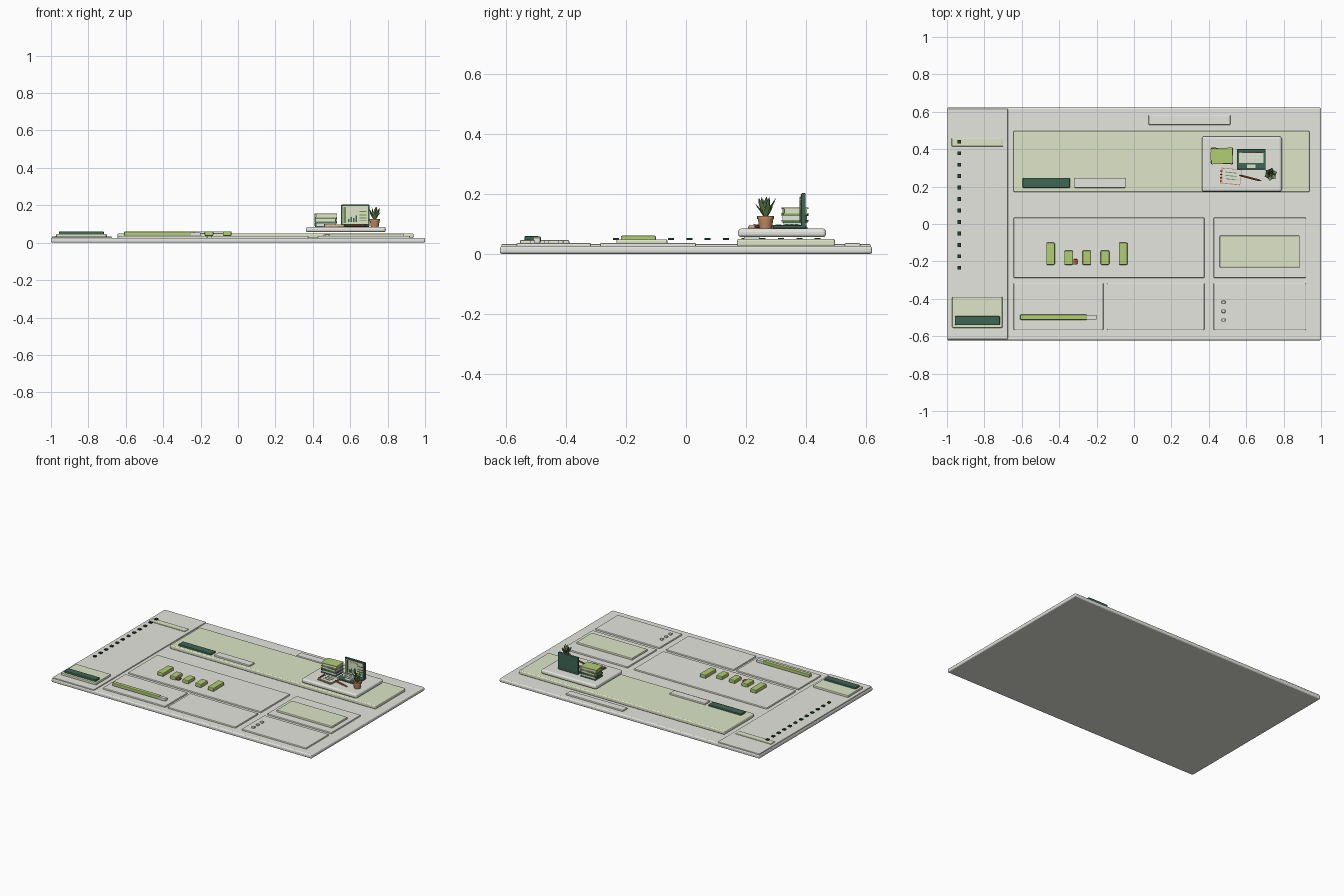
import bpy, bmesh, math
from mathutils import Matrix, Vector

if "Cube" in bpy.data.objects:
    bpy.data.objects.remove(bpy.data.objects["Cube"])


def mat(name, r, g, b):
    m = bpy.data.materials.new(name)
    lin = [((c / 255 + 0.055) / 1.055) ** 2.4 for c in (r, g, b)]
    m.diffuse_color = (*lin, 1)
    m.use_nodes = True
    m.node_tree.nodes["Principled BSDF"].inputs["Base Color"].default_value = m.diffuse_color
    return m


WHITE = mat("warm white", 230, 230, 223)
PALE = mat("pale green", 221, 230, 199)
LIME = mat("leaf lime", 178, 205, 116)
DARK = mat("deep green", 62, 103, 85)
INK = mat("dark ink green", 36, 62, 54)
LEAF = mat("plant green", 110, 146, 84)
CLAY = mat("clay", 196, 142, 98)
RUST = mat("rust brown", 170, 98, 58)


def finish(name, bm, m):
    me = bpy.data.meshes.new(name)
    bmesh.ops.recalc_face_normals(bm, faces=bm.faces)
    bm.to_mesh(me)
    bm.free()
    me.materials.append(m)
    ob = bpy.data.objects.new(name, me)
    bpy.context.collection.objects.link(ob)
    return ob


def slab(name, x, y, z, m, bevel=0.0, seg=2, turn=0):
    """Box from (min, max) ranges, with optional rounded edges and turn about its centre."""
    bm = bmesh.new()
    bmesh.ops.create_cube(bm, size=1)
    bmesh.ops.scale(bm, vec=(x[1] - x[0], y[1] - y[0], z[1] - z[0]), verts=bm.verts)
    if bevel:
        bmesh.ops.bevel(bm, geom=bm.edges[:], offset=bevel, segments=seg,
                        profile=0.5, affect='EDGES')
    c = Vector(((x[0] + x[1]) / 2, (y[0] + y[1]) / 2, (z[0] + z[1]) / 2))
    bmesh.ops.transform(bm, matrix=Matrix.Translation(c) @ Matrix.Rotation(math.radians(turn), 4, 'Z'),
                        verts=bm.verts)
    return finish(name, bm, m)


def rod(name, a, b, r1, r2, m, n=12):
    """Tapered cylinder between two points."""
    a, b = Vector(a), Vector(b)
    bm = bmesh.new()
    bmesh.ops.create_cone(bm, cap_ends=True, segments=n, radius1=r1, radius2=r2, depth=(b - a).length)
    q = (b - a).to_track_quat('Z', 'Y').to_matrix().to_4x4()
    bmesh.ops.transform(bm, matrix=Matrix.Translation((a + b) / 2) @ q, verts=bm.verts)
    return finish(name, bm, m)


# Board and sidebar
slab("base_board", (-1, 1), (-0.622, 0.622), (0, 0.026), WHITE, 0.008, 3)
slab("sidebar", (-0.995, -0.675), (-0.617, 0.617), (0.015, 0.033), WHITE, 0.004)
slab("search_bar", (0.078, 0.515), (0.53, 0.583), (0.02, 0.036), WHITE, 0.004)

# Cards
MID_Y, LOW_Y = (-0.288, 0.034), (-0.567, -0.317)
for name, x, y in (("chart_card", (-0.644, 0.377), MID_Y),
                   ("summary_card", (0.425, 0.92), MID_Y),
                   ("progress_card", (-0.644, -0.163), LOW_Y),
                   ("blank_card", (-0.145, 0.377), LOW_Y),
                   ("checklist_card", (0.425, 0.92), LOW_Y)):
    slab(name, x, y, (0.02, 0.036), WHITE, 0.005)

# Banner with two buttons
slab("banner", (-0.644, 0.938), (0.17, 0.498), (0.024, 0.05), PALE, 0.007, 3)
slab("banner_button_dark", (-0.595, -0.343), (0.193, 0.246), (0.045, 0.061), DARK, 0.004)
slab("banner_button_light", (-0.318, -0.045), (0.193, 0.246), (0.045, 0.061), WHITE, 0.004)

# Sidebar contents
slab("active_row", (-0.975, -0.7), (0.415, 0.46), (0.028, 0.038), PALE, 0.003)
for i in range(12):
    y = 0.44 - i * 0.0613
    slab("row_marker", (-0.945, -0.925), (y - 0.01, y + 0.01), (0.047, 0.053), INK)
slab("side_panel", (-0.972, -0.703), (-0.555, -0.39), (0.028, 0.047), PALE, 0.005)
slab("side_panel_button", (-0.957, -0.717), (-0.54, -0.493), (0.042, 0.06), DARK, 0.004)

# Chart bars and their small marker
for i, top in enumerate((-0.1, -0.142, -0.142, -0.142, -0.1)):
    x = -0.446 + i * 0.097
    slab("chart_bar", (x - 0.023, x + 0.023), (-0.218, top), (0.036, 0.061), LIME, 0.005)
slab("chart_marker", (-0.324, -0.303), (-0.217, -0.188), (0.04, 0.052), RUST, 0.003)

# Summary panel, progress bar, checkboxes
slab("summary_panel", (0.458, 0.886), (-0.233, -0.062), (0.03, 0.049), PALE, 0.005)
slab("progress_track", (-0.607, -0.2), (-0.511, -0.486), (0.036, 0.055), WHITE, 0.004)
slab("progress_fill", (-0.609, -0.25), (-0.512, -0.485), (0.038, 0.059), LIME, 0.004)
for y in (-0.419, -0.466, -0.513):
    slab("checkbox", (0.469, 0.488), (y - 0.009, y + 0.009), (0.034, 0.046), WHITE, 0.003)

# Desk tray
slab("desk_tray", (0.363, 0.79), (0.174, 0.468), (0.056, 0.085), WHITE, 0.011, 3)

# Stack of books: two covers, pages and a spine each
for i, (m, turn) in enumerate(((DARK, 0), (LEAF, -3), (LIME, 3))):
    z = 0.085 + i * 0.0235
    x, y = (0.412, 0.528), (0.322, 0.406)
    slab("book_cover_bottom", x, y, (z, z + 0.005), m, 0, 0, turn)
    slab("book_pages", (0.416, 0.524), (0.326, 0.402), (z + 0.005, z + 0.018), WHITE, 0, 0, turn)
    slab("book_cover_top", x, y, (z + 0.018, z + 0.023), m, 0, 0, turn)
    slab("book_spine", (0.41, 0.416), (0.34, 0.388), (z + 0.003, z + 0.02), m)

# Laptop keyboard half
slab("laptop_base", (0.55, 0.704), (0.292, 0.402), (0.085, 0.096), DARK, 0.003)
slab("laptop_key_plate", (0.562, 0.692), (0.326, 0.38), (0.095, 0.098), PALE)
for r in range(3):
    for c in range(6):
        x, y = 0.567 + c * 0.0205, 0.332 + r * 0.016
        slab("laptop_key", (x, x + 0.016), (y, y + 0.011), (0.097, 0.1), WHITE)
slab("laptop_trackpad", (0.605, 0.65), (0.299, 0.319), (0.095, 0.098), PALE)

# Laptop screen half with a small chart display
slab("laptop_lid", (0.55, 0.704), (0.385, 0.4), (0.09, 0.203), DARK, 0.003)
slab("laptop_screen", (0.559, 0.695), (0.382, 0.387), (0.101, 0.195), PALE)
slab("screen_side_strip", (0.563, 0.577), (0.38, 0.384), (0.106, 0.19), LEAF)
slab("screen_header", (0.585, 0.65), (0.38, 0.384), (0.178, 0.185), WHITE)
for i, h in enumerate((0.018, 0.028, 0.022, 0.036)):
    x = 0.588 + i * 0.013
    slab("screen_bar", (x, x + 0.008), (0.38, 0.384), (0.11, 0.11 + h), DARK)
for z in (0.115, 0.13, 0.145, 0.165):
    slab("screen_line", (0.65, 0.688), (0.38, 0.384), (z, z + 0.005), LEAF)

# Notepad with lines and binding rings
slab("notepad_cover", (0.464, 0.572), (0.212, 0.296), (0.085, 0.091), CLAY, 0, 0, -6)
slab("notepad_page", (0.47, 0.57), (0.216, 0.294), (0.09, 0.096), WHITE, 0, 0, -6)
for i in range(3):
    y = 0.237 + i * 0.018
    slab("notepad_line", (0.49, 0.548), (y, y + 0.004), (0.095, 0.0975), LEAF, 0, 0, -6)
for i in range(4):
    y = 0.226 + i * 0.018
    slab("notepad_ring", (0.459, 0.473), (y, y + 0.006), (0.09, 0.1), RUST)

# Pencil
A, B = Vector((0.575, 0.258, 0.092)), Vector((0.668, 0.234, 0.092))
d = (B - A).normalized()
rod("pencil_body", A, B, 0.006, 0.006, RUST, 6)
rod("pencil_tip", B, B + d * 0.018, 0.006, 0.0008, CLAY, 6)
rod("pencil_end", A - d * 0.012, A, 0.006, 0.006, INK, 6)

# Potted plant
PX, PY = 0.731, 0.266
for ob in (rod("plant_pot", (PX, PY, 0.085), (PX, PY, 0.118), 0.021, 0.026, CLAY, 20),
           rod("plant_pot_rim", (PX, PY, 0.116), (PX, PY, 0.126), 0.028, 0.028, CLAY, 20),
           rod("plant_soil", (PX, PY, 0.124), (PX, PY, 0.1275), 0.023, 0.023, RUST, 20)):
    for p in ob.data.polygons:
        p.use_smooth = abs(p.normal.z) < 0.7


def leaf(name, angle, reach, top, m):
    """Pointed leaf: a diamond cross-section swept outward to a tip."""
    rows = ((0.0, 0.0, 0.004), (0.35, 0.45, 0.011), (0.7, 0.75, 0.009), (1.0, 1.0, 0.0008))
    bm = bmesh.new()
    rings = []
    for out, up, w in rows:
        o, z = 0.004 + out * reach, 0.122 + up * (top - 0.122)
        t = w * 0.35
        rings.append([bm.verts.new(v) for v in
                      ((o, w, z), (o + t, 0, z), (o, -w, z), (o - t, 0, z))])
    for a, b in zip(rings, rings[1:]):
        for i in range(4):
            j = (i + 1) % 4
            bm.faces.new((a[i], a[j], b[j], b[i]))
    bm.faces.new(rings[0])
    bm.faces.new(rings[-1])
    bmesh.ops.transform(bm, matrix=Matrix.Translation((PX, PY, 0)) @ Matrix.Rotation(angle, 4, 'Z'),
                        verts=bm.verts)
    finish(name, bm, m)


for i in range(6):
    leaf("outer_leaf", math.radians(60 * i + 20), 0.031, 0.186 if i % 2 else 0.168, LEAF)
for i in range(3):
    leaf("inner_leaf", math.radians(120 * i + 50), 0.012, 0.19, DARK if i == 1 else LEAF)
